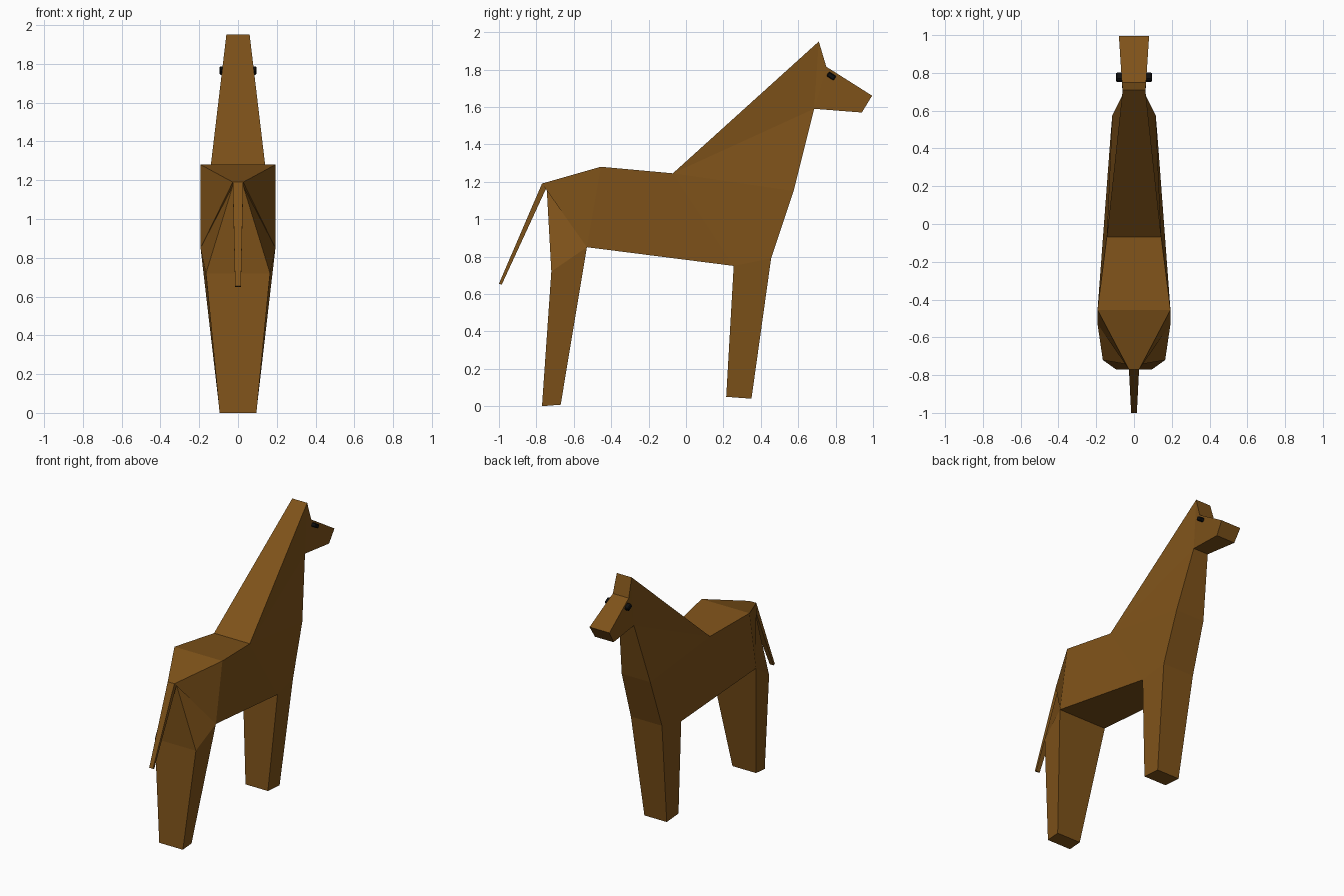
import bpy, bmesh, math
from mathutils import Matrix

if "Cube" in bpy.data.objects:
    bpy.data.objects.remove(bpy.data.objects["Cube"])


def material(name, color):
    m = bpy.data.materials.new(name)
    m.diffuse_color = (*color, 1)
    m.use_nodes = True
    m.node_tree.nodes["Principled BSDF"].inputs["Base Color"].default_value = m.diffuse_color
    return m


def finish(bm, name, mat):
    bmesh.ops.recalc_face_normals(bm, faces=bm.faces[:])
    mesh = bpy.data.meshes.new(name)
    bm.to_mesh(mesh)
    bm.free()
    mesh.materials.append(mat)
    ob = bpy.data.objects.new(name, mesh)
    bpy.context.collection.objects.link(ob)
    return ob


brown = material("brown", (0.21, 0.085, 0.01))
black = material("black", (0.005, 0.005, 0.005))

# Side outline: y, z, half width
outline = [
    (-0.77, 1.19, 0.027), (-0.455, 1.28, 0.193), (-0.07, 1.245, 0.144),   # rump, hip, withers
    (0.71, 1.95, 0.06), (0.75, 1.815, 0.064),                             # ears, brow
    (0.995, 1.66, 0.08), (0.94, 1.57, 0.075), (0.685, 1.59, 0.06),        # nose, chin, throat
    (0.575, 1.15, 0.115), (0.455, 0.79, 0.125),                           # chest
    (0.35, 0.04, 0.09), (0.215, 0.05, 0.09), (0.255, 0.75, 0.14),         # front leg
    (-0.53, 0.85, 0.193), (-0.67, 0.008, 0.095), (-0.77, 0.0, 0.095),     # belly, hind leg
    (-0.72, 0.72, 0.165), (-0.745, 1.17, 0.027),                          # thigh, tail root
    (-0.985, 0.65, 0.015), (-1.0, 0.655, 0.015),                          # tail tip
]
# Flat panels that fill each side
panels = [(0, 19, 18, 17), (0, 1, 13), (0, 13, 17), (17, 13, 16),
          (16, 13, 14, 15), (1, 2, 12, 13), (2, 8, 9, 12), (2, 7, 8),
          (2, 3, 7), (3, 4, 7), (4, 5, 6, 7), (9, 10, 11, 12)]

# Body with head, legs and tail
bm = bmesh.new()
left = [bm.verts.new((-w, y, z)) for y, z, w in outline]
right = [bm.verts.new((w, y, z)) for y, z, w in outline]
n = len(outline)
for i in range(n):
    j = (i + 1) % n
    bm.faces.new((left[i], left[j], right[j], right[i]))
for panel in panels:
    for side in (left, right):
        bm.faces.new([side[i] for i in panel])
finish(bm, "horse_body", brown)

# Eyes: small chamfered blocks
for name, s in (("left_eye", -1), ("right_eye", 1)):
    bm = bmesh.new()
    bmesh.ops.create_cube(bm, size=1)
    bmesh.ops.scale(bm, vec=(0.045, 0.046, 0.028), verts=bm.verts[:])
    bmesh.ops.bevel(bm, geom=bm.edges[:], offset=0.005, segments=1, affect='EDGES')
    bm.transform(Matrix.Translation((s * 0.073, 0.777, 1.765))
                 @ Matrix.Rotation(math.radians(-32), 4, 'X'))
    finish(bm, name, black)
